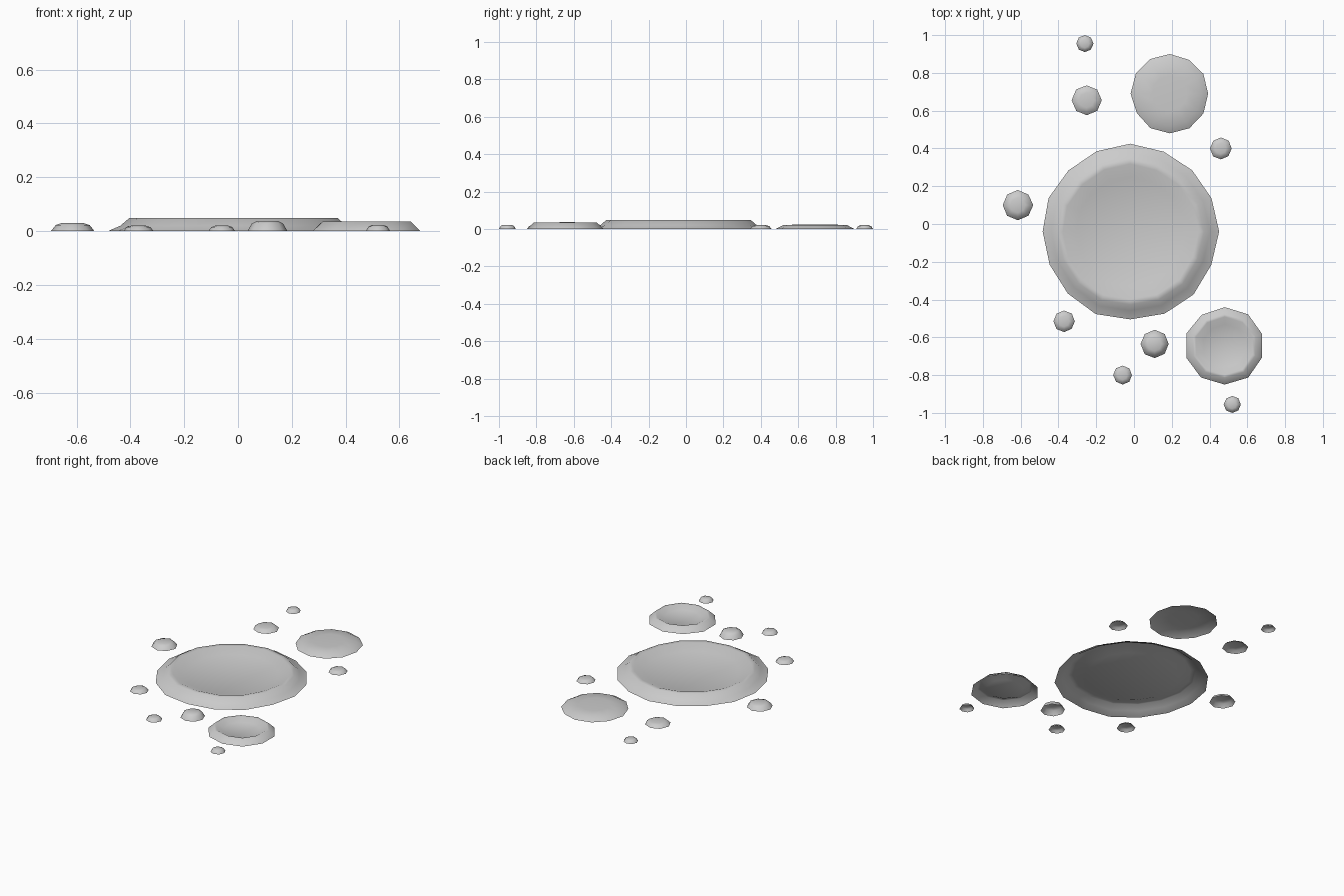
import bpy, bmesh, math, random

random.seed(4)
cube = bpy.data.objects.get("Cube")
if cube:
    bpy.data.objects.remove(cube, do_unlink=True)

grey = bpy.data.materials.new("pale grey")
grey.use_nodes = True
grey.diffuse_color = (0.6, 0.6, 0.6, 1)
grey.node_tree.nodes["Principled BSDF"].inputs["Base Color"].default_value = (0.6, 0.6, 0.6, 1)


def mound(name, x, y, rx, ry, sides, rings, wobble=0.02):
    """Open-bottomed shell lofted through (radius scale, height) rings and capped."""
    bm = bmesh.new()
    # The front and back corners stay exact, the others are slightly uneven
    uneven = [1 if i % (sides // 2) == 0 else 1 + random.uniform(-wobble, wobble)
              for i in range(sides)]
    loops = []
    for scale, z in rings:
        loop = []
        for i in range(sides):
            a = math.pi / 2 + math.tau * i / sides
            s = scale * uneven[i]
            loop.append(bm.verts.new((rx * s * math.cos(a), ry * s * math.sin(a), z)))
        loops.append(loop)
    for low, high in zip(loops, loops[1:]):
        for i in range(sides):
            j = (i + 1) % sides
            bm.faces.new((low[i], low[j], high[j], high[i]))
    bm.faces.new(loops[-1])
    for face in bm.faces:
        face.smooth = True
    mesh = bpy.data.meshes.new(name)
    bm.to_mesh(mesh)
    bm.free()
    mesh.materials.append(grey)
    obj = bpy.data.objects.new(name, mesh)
    obj.location = (x, y, 0)
    bpy.context.collection.objects.link(obj)


# Craters: outer slope, raised rim, sunken floor
mound("large_crater", -0.02, -0.04, 0.47, 0.465, 16,
      [(1, 0), (0.9, 0.02), (0.83, 0.048), (0.77, 0.048), (0.62, 0.022)])
mound("small_crater", 0.48, -0.645, 0.21, 0.205, 10,
      [(1, 0), (0.82, 0.035), (0.75, 0.034), (0.55, 0.014)])

# Broad flat patch
mound("flat_patch", 0.19, 0.69, 0.205, 0.21, 12,
      [(1, 0), (0.82, 0.02), (0.45, 0.024)])

# Scattered pebbles: x, y, radius, height
pebbles = [(-0.26, 0.955, 0.045, 0.02), (-0.25, 0.655, 0.079, 0.02),
           (0.46, 0.4, 0.058, 0.02), (-0.615, 0.1, 0.08, 0.03),
           (-0.37, -0.515, 0.057, 0.02), (0.11, -0.635, 0.075, 0.038),
           (-0.06, -0.8, 0.05, 0.02), (0.52, -0.955, 0.045, 0.022)]
for n, (x, y, r, h) in enumerate(pebbles, 1):
    mound(f"pebble_{n}", x, y, r, r, 8, [(1, 0), (0.78, 0.75 * h), (0.5, h)])
